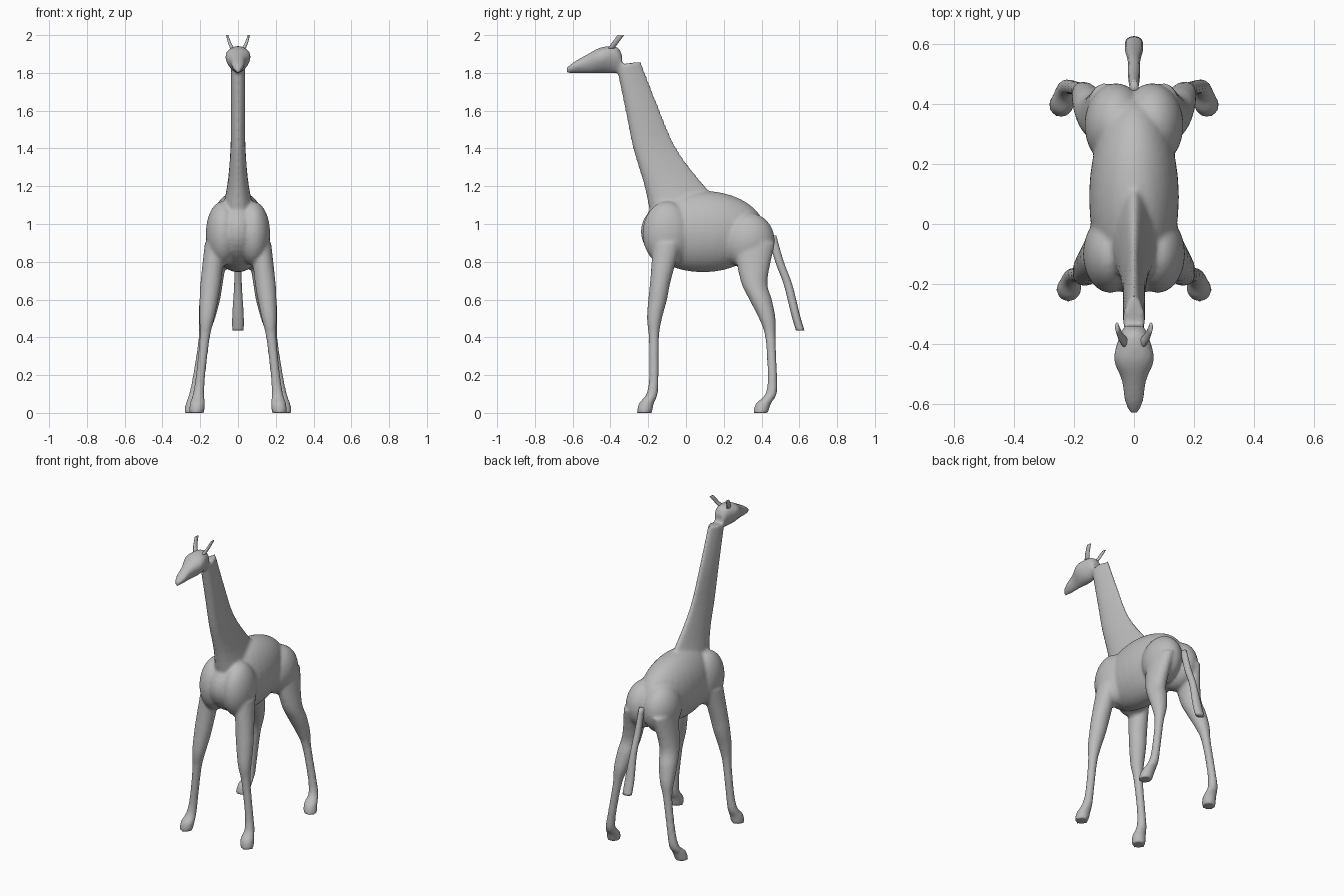
import bpy, bmesh, math
from mathutils import Matrix, Vector

cube = bpy.data.objects.get("Cube")
if cube:
    bpy.data.objects.remove(cube, do_unlink=True)

hide = bpy.data.materials.new("plain grey hide")
hide.use_nodes = True
grey = (0.5, 0.5, 0.5, 1)
hide.diffuse_color = grey
hide.node_tree.nodes["Principled BSDF"].inputs["Base Color"].default_value = grey


def spline(stations, steps=4):
    """Interpolate every value of the stations smoothly along the loft."""
    points = [Vector(station) for station in stations]
    padded = [points[0]] + points + [points[-1]]
    result = []
    for before, start, end, after in zip(padded, padded[1:], padded[2:], padded[3:]):
        slope_in, slope_out = (end - before) / 2, (after - start) / 2
        for step in range(steps):
            t = step / steps
            ease = t * t * (3 - 2 * t)
            result.append(start.lerp(end, ease)
                          + slope_in * (t * (1 - t) ** 2)
                          - slope_out * (t * t * (1 - t)))
    return result + [points[-1]]


def loft(bm, stations, taper=0.0, side=1, sides=20):
    """Skin oval rings; station = (x, front y, front z, back y, back z, half width)."""
    rings = []
    for x, front_y, front_z, back_y, back_z, width in spline(stations):
        ring = []
        for k in range(sides):
            angle = math.tau * k / sides
            along = (1 - math.cos(angle)) / 2
            across = width * math.sin(angle) * (1 + taper * math.cos(angle))
            ring.append(bm.verts.new((side * (x + across),
                                      front_y + along * (back_y - front_y),
                                      front_z + along * (back_z - front_z))))
        rings.append(ring)
    for lower, upper in zip(rings, rings[1:]):
        for k in range(sides):
            bm.faces.new((lower[k - 1], lower[k], upper[k], upper[k - 1]))
    bm.faces.new(rings[0])
    bm.faces.new(rings[-1])


def level_ring(x, y, z, depth, width):
    """Horizontal station for limbs that run up and down."""
    return (x, y - depth / 2, z, y + depth / 2, z, width)


def ellipsoid(bm, centre, radii):
    matrix = Matrix.Translation(centre) @ Matrix.Diagonal((*radii, 1))
    bmesh.ops.create_uvsphere(bm, u_segments=32, v_segments=20, radius=1, matrix=matrix)


def leg(bm, side, foot_x, splay, bulk, centres):
    """Leg leaning outwards to the foot, with the thigh thickened by bulk."""
    heights = (0.9, 0.7, 0.6, 0.5, 0.4, 0.2, 0.1, 0.05, 0)
    depths = (0.15, 0.11, 0.1, 0.08, 0.055, 0.05, 0.06, 0.08, 0.08)
    stations = []
    for y, z, depth in zip(centres, heights, depths):
        depth *= 1 + bulk * max(0, z - 0.4)
        width = min(depth / 2, 0.055)
        stations.append(level_ring(foot_x - splay * z, y, z, depth, width))
    loft(bm, stations, side=side)


def finish(bm, name):
    bmesh.ops.recalc_face_normals(bm, faces=bm.faces)
    mesh = bpy.data.meshes.new(name)
    bm.to_mesh(mesh)
    bm.free()
    mesh.materials.append(hide)
    mesh.shade_smooth()
    part = bpy.data.objects.new(name, mesh)
    bpy.context.collection.objects.link(part)
    return part


# Barrel of the trunk, then shoulders, hips and legs on both sides
bm = bmesh.new()
ellipsoid(bm, centre=(0, 0.09, 0.96), radii=(0.15, 0.33, 0.215))
for side in (1, -1):
    ellipsoid(bm, centre=(side * 0.08, -0.1, 0.95), radii=(0.09, 0.13, 0.17))
    ellipsoid(bm, centre=(side * 0.06, 0.33, 0.91), radii=(0.105, 0.14, 0.15))
    leg(bm, side, foot_x=0.22, splay=0.11, bulk=0,
        centres=(-0.1, -0.135, -0.15, -0.167, -0.17, -0.17, -0.18, -0.21, -0.22))
    leg(bm, side, foot_x=0.245, splay=0.16, bulk=1,
        centres=(0.36, 0.36, 0.395, 0.43, 0.447, 0.457, 0.45, 0.41, 0.395))

# Neck: broad at the throat, thin along the mane
loft(bm, [(0, -0.37, 1.84, -0.24, 1.86, 0.035),
          (0, -0.32, 1.6, -0.15, 1.63, 0.036),
          (0, -0.28, 1.4, -0.05, 1.4, 0.038),
          (0, -0.22, 1.2, 0.1, 1.2, 0.055),
          (0, -0.18, 1, 0.2, 1.1, 0.09)], taper=0.35)

# Head: level jaw, with height and half width growing back from the muzzle
jaw = 1.8
skull = [(-0.63, 0.03, 0.015), (-0.59, 0.06, 0.03), (-0.52, 0.1, 0.04),
         (-0.45, 0.135, 0.065), (-0.37, 0.14, 0.045), (-0.34, 0.1, 0.03)]
loft(bm, [(0, y, jaw, y, jaw + height, width) for y, height, width in skull], taper=-0.3)

# Fuse everything so far into one continuous skin
body = finish(bm, "body")
fuse = body.modifiers.new("fuse", 'REMESH')
fuse.mode = 'VOXEL'
fuse.voxel_size = 0.01
fuse.use_smooth_shade = True
blend = body.modifiers.new("blend", 'SMOOTH')
blend.factor = 0.5
blend.iterations = 4

# Tail, widening towards the tip
bm = bmesh.new()
tail = [(0.455, 0.94, 0.015), (0.495, 0.8, 0.02), (0.54, 0.68, 0.02),
        (0.58, 0.52, 0.03), (0.605, 0.435, 0.03)]
loft(bm, [level_ring(0, y, z, 0.045, width) for y, z, width in tail], sides=12)
finish(bm, "tail")

# Ears, swept up and back
ear = [(0.03, -0.395, 1.93, 0.012), (0.045, -0.375, 1.96, 0.009), (0.057, -0.345, 2, 0.006)]
for side, name in ((1, "left_ear"), (-1, "right_ear")):
    bm = bmesh.new()
    loft(bm, [level_ring(x, y, z, 0.035, width) for x, y, z, width in ear],
         side=side, sides=10)
    finish(bm, name)
